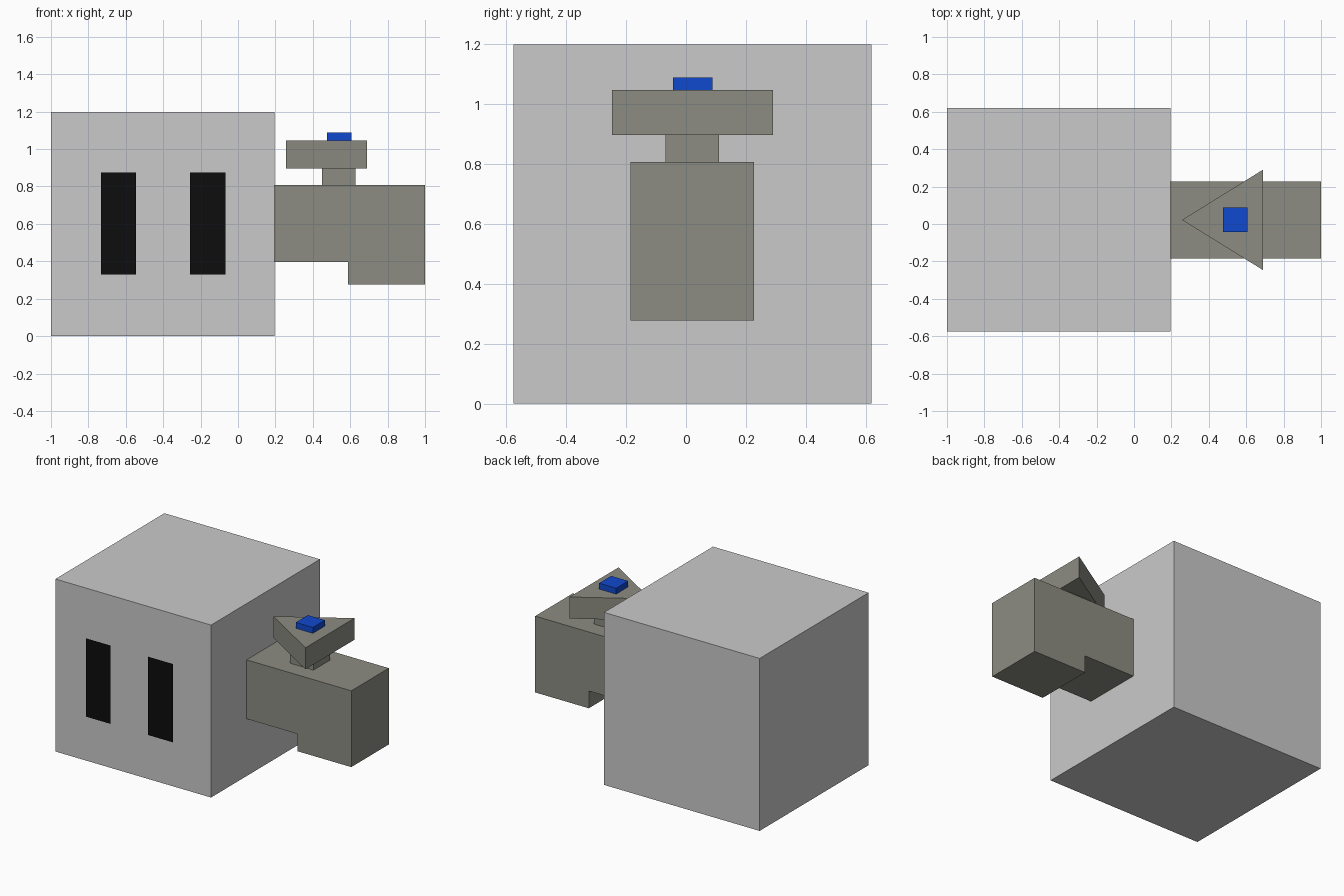
import bpy
import bmesh

if "Cube" in bpy.data.objects:
    bpy.data.objects.remove(bpy.data.objects["Cube"])


def material(name, rgb):
    m = bpy.data.materials.new(name)
    m.diffuse_color = (*rgb, 1.0)
    m.use_nodes = True
    m.node_tree.nodes["Principled BSDF"].inputs["Base Color"].default_value = m.diffuse_color
    return m


LIGHT_GREY = material("light grey", (0.59, 0.59, 0.59))
OLIVE_GREY = material("olive grey", (0.265, 0.265, 0.225))
BLUE = material("blue", (0.005, 0.065, 0.62))
BLACK = material("black", (0.004, 0.004, 0.004))


def extrude_profile(name, points, offset, mat):
    """Face through 3D points, pushed along offset into a solid (None = flat plate)."""
    bm = bmesh.new()
    face = bm.faces.new([bm.verts.new(p) for p in points])
    if offset:
        top = bmesh.ops.extrude_face_region(bm, geom=[face], use_keep_orig=True)
        verts = [g for g in top["geom"] if isinstance(g, bmesh.types.BMVert)]
        bmesh.ops.translate(bm, verts=verts, vec=offset)
        bmesh.ops.recalc_face_normals(bm, faces=bm.faces)
    mesh = bpy.data.meshes.new(name)
    bm.to_mesh(mesh)
    bm.free()
    mesh.materials.append(mat)
    obj = bpy.data.objects.new(name, mesh)
    bpy.context.collection.objects.link(obj)
    return obj


def box(name, x, y, z, mat):
    base = [(x[0], y[0], z[0]), (x[1], y[0], z[0]), (x[1], y[1], z[0]), (x[0], y[1], z[0])]
    return extrude_profile(name, base, (0, 0, z[1] - z[0]), mat)


# Cube body
box("body", (-1.0, 0.196), (-0.576, 0.62), (0, 1.198), LIGHT_GREY)

# Flat eyes, standing just off the front face
for name, x0, x1 in (("left_eye", -0.733, -0.545), ("right_eye", -0.257, -0.066)):
    extrude_profile(name, [(x0, -0.62, 0.33), (x1, -0.62, 0.33),
                           (x1, -0.62, 0.874), (x0, -0.62, 0.874)], None, BLACK)

# L-shaped side arm with a dropped outer end
arm = [(0.196, 0.397), (0.588, 0.397), (0.588, 0.277), (1.0, 0.277), (1.0, 0.807), (0.196, 0.807)]
extrude_profile("side_arm", [(x, -0.185, z) for x, z in arm], (0, 0.412, 0), OLIVE_GREY)

# Post, triangular head and button on the arm
box("post", (0.449, 0.628), (-0.069, 0.111), (0.807, 0.897), OLIVE_GREY)
head = [(0.257, 0.022), (0.691, -0.247), (0.691, 0.291)]
extrude_profile("triangle_head", [(x, y, 0.897) for x, y in head], (0, 0, 0.15), OLIVE_GREY)
box("button", (0.475, 0.606), (-0.044, 0.088), (1.047, 1.088), BLUE)
